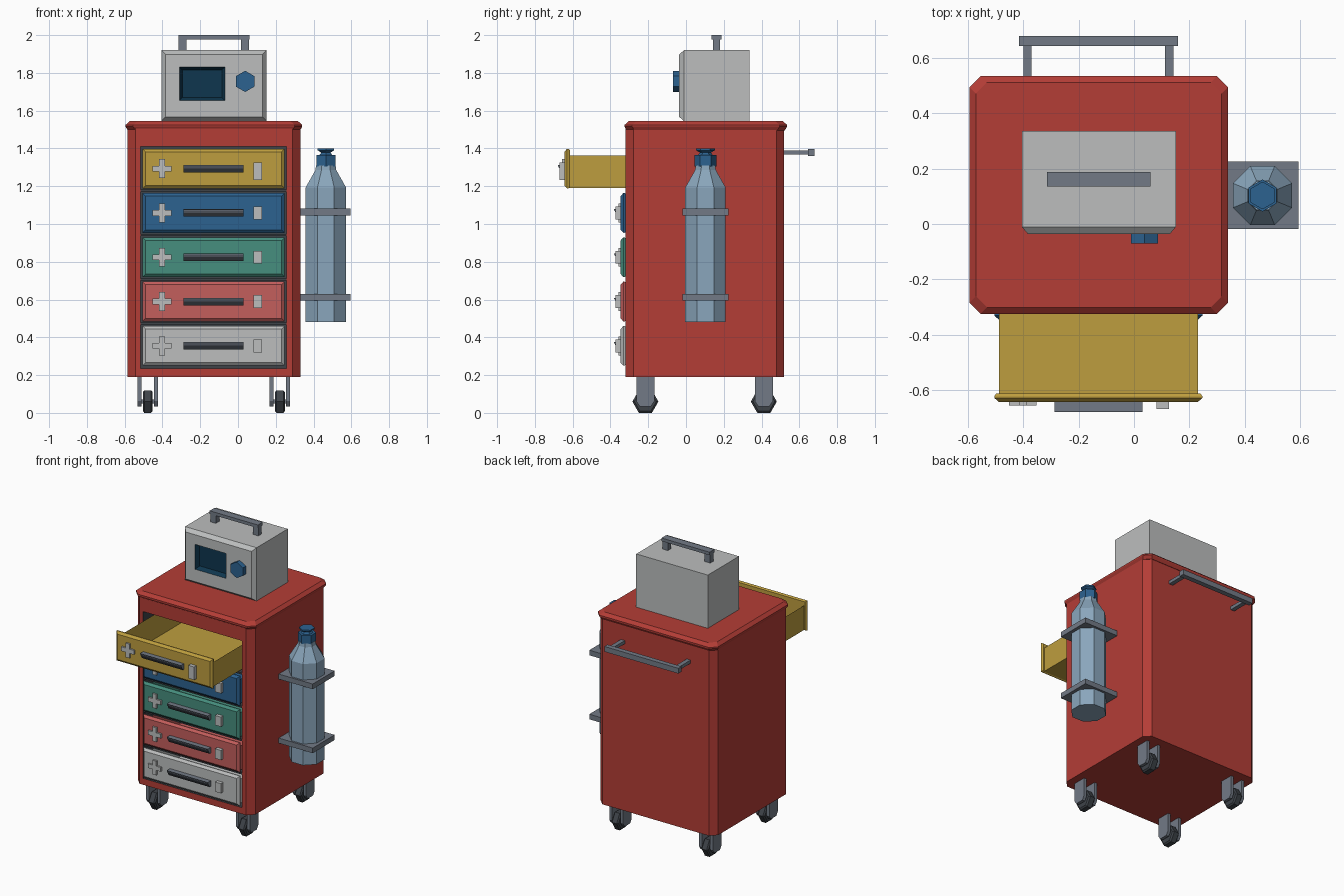
import bpy, bmesh
from math import pi, cos, sin

if "Cube" in bpy.data.objects:
    bpy.data.objects.remove(bpy.data.objects["Cube"], do_unlink=True)


def material(name, *rgb):
    m = bpy.data.materials.new(name)
    lin = [((c / 255 + 0.055) / 1.055) ** 2.4 for c in rgb] + [1]
    m.diffuse_color = lin
    m.use_nodes = True
    m.node_tree.nodes["Principled BSDF"].inputs["Base Color"].default_value = lin
    return m


RED = material("cabinet_red", 180, 61, 54)
WHITE = material("light_grey", 188, 190, 190)
YELLOW = material("yellow", 190, 158, 62)
BLUE = material("blue", 44, 98, 144)
GREEN = material("green", 70, 142, 126)
PINK = material("pink", 196, 94, 92)
GREY = material("metal_grey", 114, 122, 134)
STEEL = material("bottle_blue", 138, 166, 188)
DARK = material("dark_grey", 62, 67, 73)
SCREEN = material("screen_blue", 14, 54, 78)


# Shape helpers: every part is a skin over matching loops
def skin(name, loops, mat, open_end=False):
    bm = bmesh.new()
    rings = [[bm.verts.new(p) for p in loop] for loop in loops]
    n = len(rings[0])
    for a, b in zip(rings, rings[1:]):
        for i in range(n):
            j = (i + 1) % n
            bm.faces.new((a[i], a[j], b[j], b[i]))
    bm.faces.new(rings[0])
    if not open_end:
        bm.faces.new(rings[-1])
    bmesh.ops.recalc_face_normals(bm, faces=bm.faces)
    mesh = bpy.data.meshes.new(name)
    bm.to_mesh(mesh)
    bm.free()
    mesh.materials.append(mat)
    ob = bpy.data.objects.new(name, mesh)
    bpy.context.collection.objects.link(ob)
    return ob


def rect_z(x0, x1, y0, y1, z):
    return [(x0, y0, z), (x1, y0, z), (x1, y1, z), (x0, y1, z)]


def rect_y(x0, x1, z0, z1, y, d=0.0):
    return [(x0 + d, y, z0 + d), (x1 - d, y, z0 + d),
            (x1 - d, y, z1 - d), (x0 + d, y, z1 - d)]


def box(name, x0, x1, y0, y1, z0, z1, mat, open_top=False):
    return skin(name, [rect_z(x0, x1, y0, y1, z) for z in (z0, z1)], mat, open_top)


def cut_corner(x0, x1, y0, y1, c, z):
    return [(x0 + c, y0, z), (x1 - c, y0, z), (x1, y0 + c, z), (x1, y1 - c, z),
            (x1 - c, y1, z), (x0 + c, y1, z), (x0, y1 - c, z), (x0, y0 + c, z)]


def turned(name, cx, cy, n, turn, profile, mat):
    angles = [turn + 2 * pi * i / n for i in range(n)]
    return skin(name, [[(cx + r * cos(a), cy + r * sin(a), z) for a in angles]
                       for r, z in profile], mat)


def pocket(ob, x0, x1, z0, z1, depth, taper, mat):
    """Sink a rectangular recess into the front face."""
    bm = bmesh.new()
    bm.from_mesh(ob.data)
    bm.normal_update()
    face = min(bm.faces, key=lambda f: f.normal.y)
    mid = face.calc_center_median()
    bmesh.ops.inset_region(bm, faces=[face], thickness=0.01)
    for v in face.verts:
        v.co.x = x0 if v.co.x < mid.x else x1
        v.co.z = z0 if v.co.z < mid.z else z1
    inner = bmesh.ops.extrude_discrete_faces(bm, faces=[face])["faces"][0]
    for v in inner.verts:
        v.co.x += taper if v.co.x == min(w.co.x for w in v.link_faces[0].verts) and v.co.x < (x0 + x1) / 2 else -taper
        v.co.z += taper if v.co.z < (z0 + z1) / 2 else -taper
        v.co.y += depth
    ob.data.materials.append(mat)
    for v in inner.verts:
        for f in v.link_faces:
            f.material_index = 1
    bm.normal_update()
    bm.to_mesh(ob.data)
    bm.free()


# Cabinet with one tall drawer bay, and its bevelled lid
body = skin("cabinet_body", [cut_corner(-0.585, 0.33, -0.32, 0.52, 0.042, z)
                             for z in (0.19, 1.505)], RED)
pocket(body, -0.515, 0.257, 0.235, 1.41, 0.76, 0, DARK)
skin("cabinet_lid", [cut_corner(-0.595 + d, 0.34 - d, -0.325 + d, 0.535 - d, 0.04, z)
                     for d, z in ((0.012, 1.495), (0, 1.515), (0, 1.525), (0.023, 1.545))], RED)


# Drawers, the top one pulled out
def drawer(name, z, y, mat, latch_low, latch_high):
    z0, z1 = z - 0.105, z + 0.105
    box(name + "_tray", -0.488, 0.232, y, y + 0.7, z0 + 0.003, z1 - 0.035, mat, True)
    skin(name + "_front", [rect_y(-0.505, 0.247, z0, z1, y - t, d)
                           for t, d in ((-0.004, 0.006), (0.005, 0), (0.012, 0), (0.026, 0.016))], mat)
    f = y - 0.026
    # Cross badge outline
    a, b = 0.05, 0.015
    quarter = [(a, -b), (a, b), (b, b)]
    outline = []
    for _ in range(4):
        outline += quarter
        quarter = [(-v, u) for u, v in quarter]
    skin(name + "_cross", [[(-0.402 + u, f - t, z + v) for u, v in outline]
                           for t in (-0.002, 0.012)], WHITE)
    # Pull with an undercut front
    skin(name + "_handle", [[(x, f + 0.002, z - 0.02), (x, f - 0.012, z - 0.02),
                             (x, f - 0.034, z + 0.014), (x, f - 0.034, z + 0.02),
                             (x, f + 0.002, z + 0.02)] for x in (-0.288, 0.03)], GREY)
    skin(name + "_handle_face", [[(x, f - 0.012 - t, z - 0.02), (x, f - 0.034 - t, z + 0.02)]
                                 + [(x, f - 0.034, z + 0.02), (x, f - 0.012, z - 0.02)]
                                 for t in (0.002,) for x in (-0.288, 0.03)], DARK)
    box(name + "_latch", 0.082, 0.127, f - 0.026, f + 0.002, z + latch_low, z + latch_high, WHITE)


step = 0.2345
rows = [("bottom_drawer", WHITE), ("pink_drawer", PINK), ("green_drawer", GREEN),
        ("blue_drawer", BLUE), ("open_drawer", YELLOW)]
for i, (name, mat) in enumerate(rows):
    z = 0.355 + i * step
    if name == "open_drawer":
        drawer(name, z, -0.618, mat, -0.06, 0.032)
    else:
        drawer(name, z, -0.32, mat, -0.034, 0.034)
        box(name + "_divider", -0.515, 0.257, -0.317, 0.43,
            z + step / 2 - 0.006, z + step / 2 + 0.006, DARK)

# Monitor on top
monitor = skin("monitor", [rect_y(-0.406, 0.152, 1.545, 1.92, y, d)
                           for y, d in ((0.337, 0), (-0.01, 0), (-0.036, 0.022))], WHITE)
pocket(monitor, -0.31, -0.07, 1.655, 1.83, 0.03, 0.016, SCREEN)
skin("monitor_knob", [[(0.038 + 0.056 * sin(i * pi / 3), y, 1.755 + 0.056 * cos(i * pi / 3))
                       for i in range(6)] for y in (-0.034, -0.07)], BLUE)
box("monitor_handle", -0.315, 0.06, 0.135, 0.188, 1.978, 2.0, GREY)
for x in (-0.315, 0.016):
    box("monitor_handle_post", x, x + 0.043, 0.142, 0.18, 1.918, 1.98, GREY)

# Push bar on the back
box("push_bar", -0.417, 0.16, 0.645, 0.68, 1.36, 1.397, GREY)
for x in (-0.4, 0.113):
    box("push_bar_post", x, x + 0.03, 0.515, 0.65, 1.367, 1.39, GREY)

# Gas bottle with valve, held by two brackets
bx, by = 0.465, 0.103
turned("bottle", bx, by, 8, pi / 8,
       [(0.116, 0.48), (0.116, 1.193), (0.06, 1.285), (0.056, 1.31)], STEEL)
turned("bottle_neck", bx, by, 6, pi / 6, [(0.058, 1.305), (0.058, 1.365)], BLUE)
turned("bottle_valve", bx, by, 6, pi / 6,
       [(0.044, 1.36), (0.028, 1.378), (0.05, 1.39), (0.05, 1.4)], BLUE)
for z in (0.594, 1.045):
    box("bottle_bracket", 0.325, 0.595, -0.018, 0.226, z, z + 0.036, GREY)

# Casters: two fork plates, an axle and a six-sided wheel
fork = [(-0.048, 0.195), (0.048, 0.195), (0.048, 0.062), (0.03, 0.035),
        (-0.03, 0.035), (-0.048, 0.062)]
for cx in (-0.478, 0.222):
    for cy in (-0.215, 0.412):
        for side in (-1, 1):
            skin("caster_fork", [[(cx + side * t, cy + u, z) for u, z in fork]
                                 for t in (0.033, 0.054)], GREY)
        skin("caster_wheel", [[(cx + t, cy + r * cos(i * pi / 3), 0.06 + r * sin(i * pi / 3))
                               for i in range(6)]
                              for t, r in ((-0.026, 0.058), (-0.018, 0.069),
                                           (0.018, 0.069), (0.026, 0.058))], DARK)
        box("caster_axle", cx - 0.04, cx + 0.04, cy - 0.01, cy + 0.01, 0.05, 0.07, GREY)
